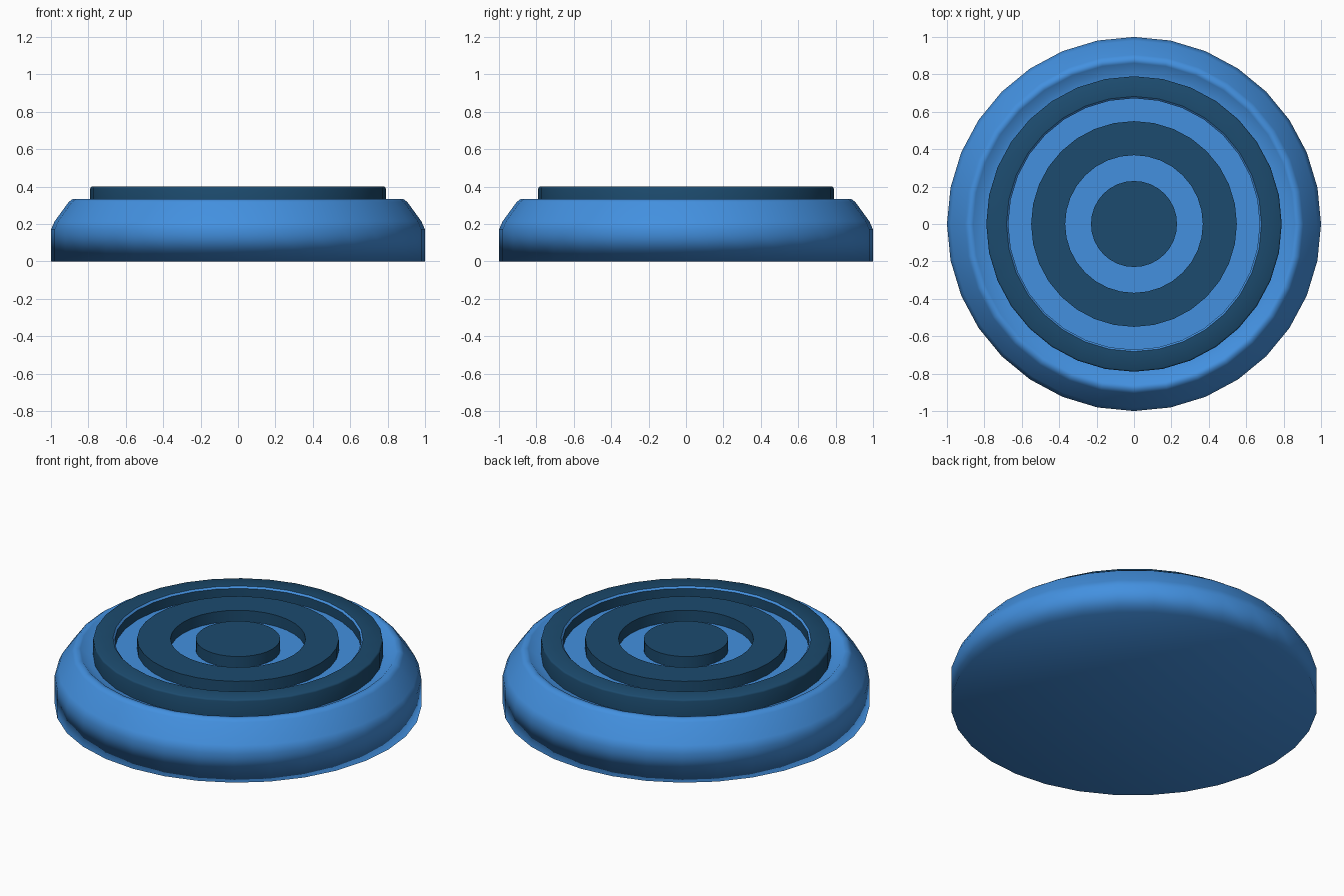
import bpy, bmesh, math

if "Cube" in bpy.data.objects:
    bpy.data.objects.remove(bpy.data.objects["Cube"])

SEG = 32

def material(name, rgb):
    m = bpy.data.materials.new(name)
    m.diffuse_color = (*rgb, 1)
    m.use_nodes = True
    m.node_tree.nodes["Principled BSDF"].inputs["Base Color"].default_value = m.diffuse_color
    return m

BLUE = material("light_blue", (0.056, 0.28, 0.74))
DARK = material("dark_blue", (0.0116, 0.07, 0.156))

def lathe(name, profile, mats, closed=False, blue_span=None, angle=38.5):
    """Spin (radius, z) points around z; radius 0 becomes a single pole."""
    bm = bmesh.new()
    rings = []
    for r, z in profile:
        if r == 0:
            rings.append([bm.verts.new((0, 0, z))] * SEG)
        else:
            rings.append([bm.verts.new((r * math.sin(2 * math.pi * i / SEG),
                                        r * math.cos(2 * math.pi * i / SEG), z))
                          for i in range(SEG)])
    n = len(rings)
    for k in range(n if closed else n - 1):
        a, b = rings[k], rings[(k + 1) % n]
        for i in range(SEG):
            j = (i + 1) % SEG
            f = bm.faces.new(list(dict.fromkeys((a[i], a[j], b[j], b[i]))))
            f.material_index = 1 if k == blue_span else 0
    bmesh.ops.recalc_face_normals(bm, faces=bm.faces)
    me = bpy.data.meshes.new(name)
    bm.to_mesh(me)
    bm.free()
    ob = bpy.data.objects.new(name, me)
    bpy.context.collection.objects.link(ob)
    for m in mats:
        me.materials.append(m)
    bpy.ops.object.select_all(action='DESELECT')
    ob.select_set(True)
    bpy.context.view_layer.objects.active = ob
    bpy.ops.object.shade_smooth_by_angle(angle=math.radians(angle))
    return ob

TOP, FLOOR, GROOVE = 0.40, 0.333, 0.297

# Rounded base, smooth all over, with a shallow groove around the raised ring
base = lathe("base", [(0, 0), (1, 0), (1, 0.17), (0.98, 0.215), (0.905, 0.318),
                      (0.885, FLOOR), (0.86, FLOOR), (0.82, GROOVE),
                      (0.75, GROOVE), (0, GROOVE)],
             [BLUE], angle=180)
weighted = base.modifiers.new("soft_normals", 'WEIGHTED_NORMAL')
weighted.mode = 'FACE_AREA'

# Flat floor between the rings
lathe("inner_floor", [(0.70, GROOVE), (0.70, FLOOR), (0, FLOOR)], [BLUE])

# Raised outer ring with a rounded edge and a thin light inner lip
lathe("outer_ring", [(0.79, GROOVE), (0.79, 0.39), (0.788, 0.396), (0.782, TOP),
                     (0.682, TOP), (0.672, 0.39), (0.672, GROOVE)],
      [DARK, BLUE], closed=True, blue_span=4)

# Middle ring
lathe("middle_ring", [(0.55, FLOOR), (0.55, TOP), (0.368, TOP), (0.368, FLOOR)],
      [DARK], closed=True)

# Centre disc
lathe("centre_disc", [(0.23, FLOOR), (0.23, TOP), (0, TOP)], [DARK])
